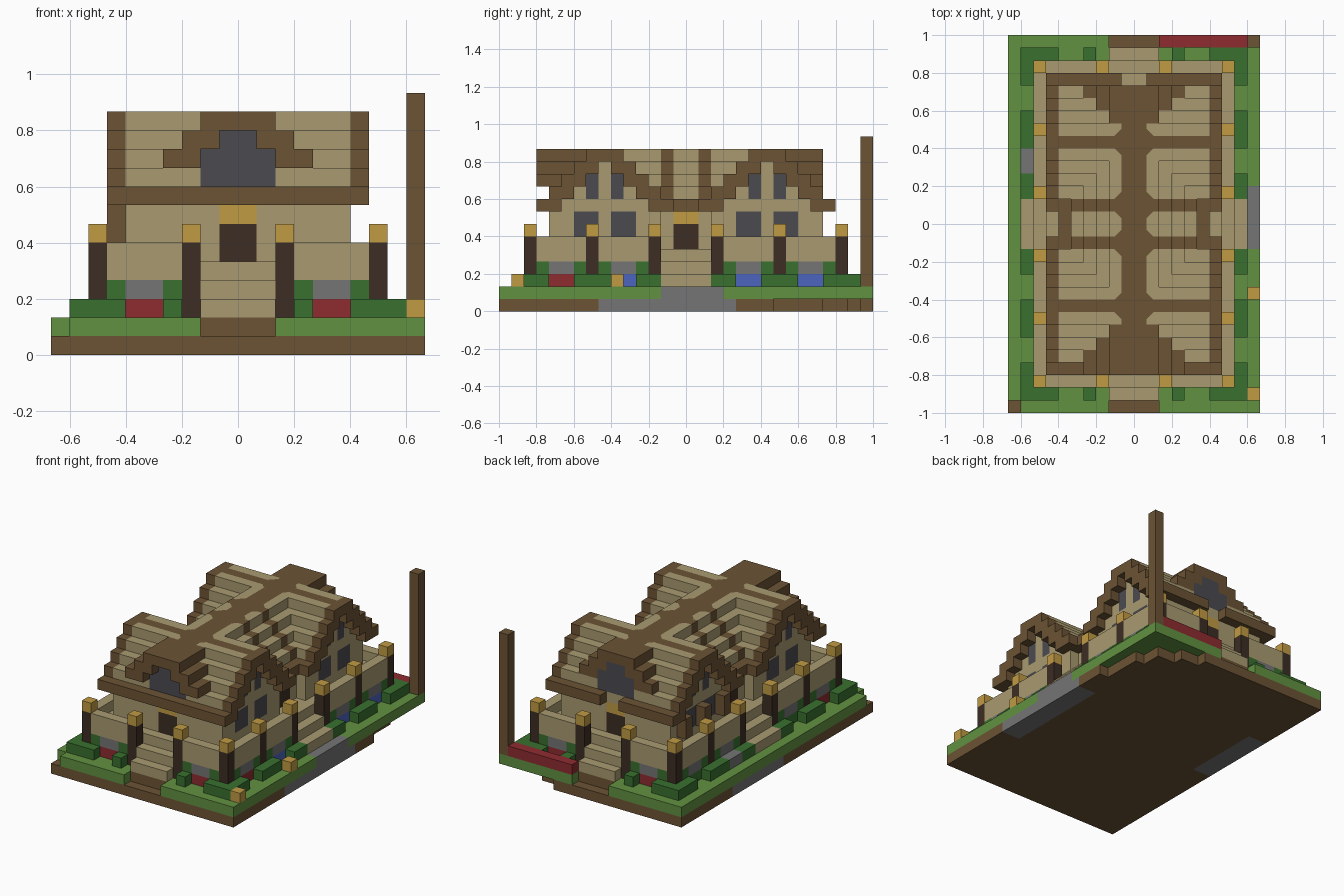
import bpy
import bmesh
from mathutils import Vector

if "Cube" in bpy.data.objects:
    bpy.data.objects.remove(bpy.data.objects["Cube"])

UNIT = 1 / 15
DEPTH = 30


def make_colour(name, rgb):
    linear = [((c / 255 + 0.055) / 1.055) ** 2.4 for c in rgb] + [1]
    mat = bpy.data.materials.new(name)
    mat.use_nodes = True
    mat.diffuse_color = linear
    mat.node_tree.nodes["Principled BSDF"].inputs["Base Color"].default_value = linear
    return mat


brown = make_colour("brown wood and soil", (108, 83, 52))
tan = make_colour("sand plaster", (169, 154, 112))
grass_green = make_colour("grass green", (97, 145, 64))
hedge_green = make_colour("hedge green", (57, 112, 47))
grey = make_colour("stone grey", (117, 117, 117))
slate = make_colour("dark glass", (75, 74, 80))
red = make_colour("flower red", (143, 44, 48))
blue = make_colour("flower blue", (76, 101, 191))
gold = make_colour("lantern gold", (192, 155, 68))
dark = make_colour("dark timber", (60, 45, 36))

PARTS = {
    "soil_base": brown, "foundation_stone": grey, "lawn": grass_green,
    "hedge": hedge_green, "planter_stone": grey, "red_flowers": red,
    "blue_flowers": blue, "terrace": tan, "entry_steps": tan,
    "fence_post": dark, "lantern": gold, "house_walls": tan,
    "roof_slopes": tan, "roof_trim": brown, "dormer": brown,
    "windows": slate, "doors": dark, "door_lintels": gold,
    "wall_struts": brown, "tall_pole": brown,
}
cells = {}


def ranges(x, y, mirror):
    """Yield a plan rectangle and its mirror images."""
    for flip_x in {False, "x" in mirror}:
        for flip_y in {False, "y" in mirror}:
            yield ((-x[1], -x[0]) if flip_x else x,
                   (DEPTH - y[1], DEPTH - y[0]) if flip_y else y)


def fill(part, x, y, z, mirror="xy"):
    """Fill a box of blocks; a part of None carves it away."""
    for xr, yr in ranges(x, y, mirror):
        for i in range(*xr):
            for j in range(*yr):
                for k in range(*z):
                    if part:
                        cells[i, j, k] = part
                    else:
                        cells.pop((i, j, k), None)


# Ground: soil, stone outcrops and lawn
fill("soil_base", (0, 10), (0, 15), (0, 1))
fill("foundation_stone", (8, 10), (8, 19), (0, 1), "")
fill("foundation_stone", (-10, -8), (14, 22), (0, 1), "")
for edge, start in ((9, 22), (8, 26), (6, 28), (4, 29)):
    fill(None, (edge, 10), (start, DEPTH), (0, 1), "")
fill("lawn", (0, 10), (0, 15), (1, 2))
fill("foundation_stone", (9, 10), (13, 18), (1, 2), "")
fill(None, (0, 2), (0, 1), (1, 2))
fill(None, (-10, -9), (0, 1), (1, 2), "")
fill("soil_base", (0, 2), (1, 2), (1, 2))

# Terrace wall with planted foot
fill("hedge", (0, 8), (2, 15), (2, 4))
fill("terrace", (0, 8), (2, 15), (4, 6))
fill(None, (0, 7), (3, 15), (5, 6))
fill("terrace", (0, 7), (3, 15), (2, 5))
fill("planter_stone", (4, 6), (2, 3), (3, 4))
fill("red_flowers", (4, 6), (2, 3), (2, 3))
for start in (4, 9):
    fill("planter_stone", (7, 8), (start, start + 2), (3, 4))
    fill("blue_flowers", (7, 8), (30 - start - 2, 30 - start), (2, 3), "")
fill("red_flowers", (7, 8), (4, 6), (2, 3), "x")
fill("blue_flowers", (7, 8), (9, 11), (2, 3), "")

# Low hedges outside the wall
for span in ((1, 4), (6, 9), (11, 13)):
    fill("hedge", (8, 9), span, (2, 3))
for span in ((6, 9), (3, 4)):
    fill("hedge", span, (1, 2), (2, 3))
fill("planter_stone", (-9, -8), (19, 21), (2, 3), "")
fill("red_flowers", (2, 9), (29, 30), (2, 3), "")

# Entry steps on all four sides
fill(None, (0, 2), (2, 3), (4, 6))
fill("entry_steps", (0, 2), (1, 2), (2, 3))
fill("entry_steps", (0, 2), (2, 3), (2, 4))
fill(None, (7, 8), (13, 15), (4, 6))
fill("entry_steps", (8, 9), (13, 15), (2, 3))
fill("entry_steps", (7, 8), (13, 15), (2, 4))

# Fence posts capped with lanterns
for px, py in ((7, 2), (7, 7), (7, 12), (2, 2)):
    spot = (px, px + 1), (py, py + 1)
    fill("fence_post", *spot, (2, 6))
    fill("lantern", *spot, (6, 7))
for py in (1, 9):
    fill("lantern", (9, 10), (py, py + 1), (2, 3), "")
fill("tall_pole", (9, 10), (29, 30), (2, 14), "")

# House body: two wings and a narrower middle
fill("house_walls", (0, 6), (4, 13), (5, 9))
fill("house_walls", (0, 5), (13, 15), (5, 9))

# Stepped roof, one course at a time from the top down
for drop in range(5):
    z = 12 - drop
    course = (z, z + 1)
    low, high = 7 - drop, 10 + drop
    if drop < 4:
        fill("roof_slopes", (0, 6), (low, high), course)
        fill("roof_slopes", (0, 2 + drop), (9, 15), course)
        fill("roof_trim", (0, 2 + drop), (13, 14), course)
    for start in (low, high - 2):
        fill("roof_trim", (6, 7), (start, start + 2), course)
    if drop < 3:
        fill("dormer", (0, 2 + drop), (4, low), course)
        fill("dormer", (drop, 2 + drop), (3, 4), course)

# Ridges and eaves
fill("roof_trim", (0, 1), (3, 15), (12, 13))
fill("roof_trim", (0, 7), (8, 9), (12, 13))
fill("roof_trim", (0, 7), (3, 4), (8, 9))
fill("roof_trim", (0, 7), (13, 14), (8, 9))
fill("roof_trim", (5, 6), (13, 15), (8, 9))
fill(None, (0, 4), (26, 27), (9, 13), "x")
fill(None, (0, 1), (26, 27), (8, 9), "x")

# Windows
fill("windows", (0, 2), (4, 5), (9, 11))
fill("windows", (0, 1), (4, 5), (11, 12))
for span in ((7, 8), (9, 10)):
    fill("windows", (5, 6), span, (9, 11))
for span in ((6, 8), (9, 11)):
    fill("windows", (5, 6), span, (6, 8))

# Doors under gold lintels
for spot in (((0, 1), (4, 5)), ((4, 5), (14, 15))):
    fill("doors", *spot, (5, 7))
    fill("door_lintels", *spot, (7, 8))

# Timber struts beside the windows of one wing
for start in (18, 21, 24):
    fill("wall_struts", (-7, -6), (start, start + 1), (6, 8), "")


def place(x, y, z):
    return Vector((x, y - DEPTH / 2, z)) * UNIT


def finish(name, bm, mat):
    mesh = bpy.data.meshes.new(name)
    bm.to_mesh(mesh)
    bm.free()
    mesh.materials.append(mat)
    bpy.context.collection.objects.link(bpy.data.objects.new(name, mesh))


# Build one mesh per part from the exposed block faces
square = ((0, 0), (1, 0), (1, 1), (0, 1))
for part, mat in PARTS.items():
    bm = bmesh.new()
    for cell in [c for c, owner in cells.items() if owner == part]:
        for axis in range(3):
            for side in (0, 1):
                beside = list(cell)
                beside[axis] += 1 if side else -1
                if tuple(beside) in cells:
                    continue
                loop = []
                for u, v in square:
                    corner = list(cell)
                    corner[axis] += side
                    corner[(axis + 1) % 3] += u
                    corner[(axis + 2) % 3] += v
                    loop.append(bm.verts.new(place(*corner)))
                bm.faces.new(loop if side else loop[::-1])
    bmesh.ops.remove_doubles(bm, verts=bm.verts, dist=UNIT / 100)
    finish(part, bm, mat)

# Thin diamond plates soften the corners where ridges cross
bm = bmesh.new()
reach, top = 0.55, 13.05
for x in (-1, 1):
    for row in (8, 9, 13, 14):
        for y in (row, DEPTH - row):
            tips = ((reach, 0), (0, reach), (-reach, 0), (0, -reach))
            bm.faces.new([bm.verts.new(place(x + a, y + b, top)) for a, b in tips])
finish("ridge_corner_plates", bm, brown)
